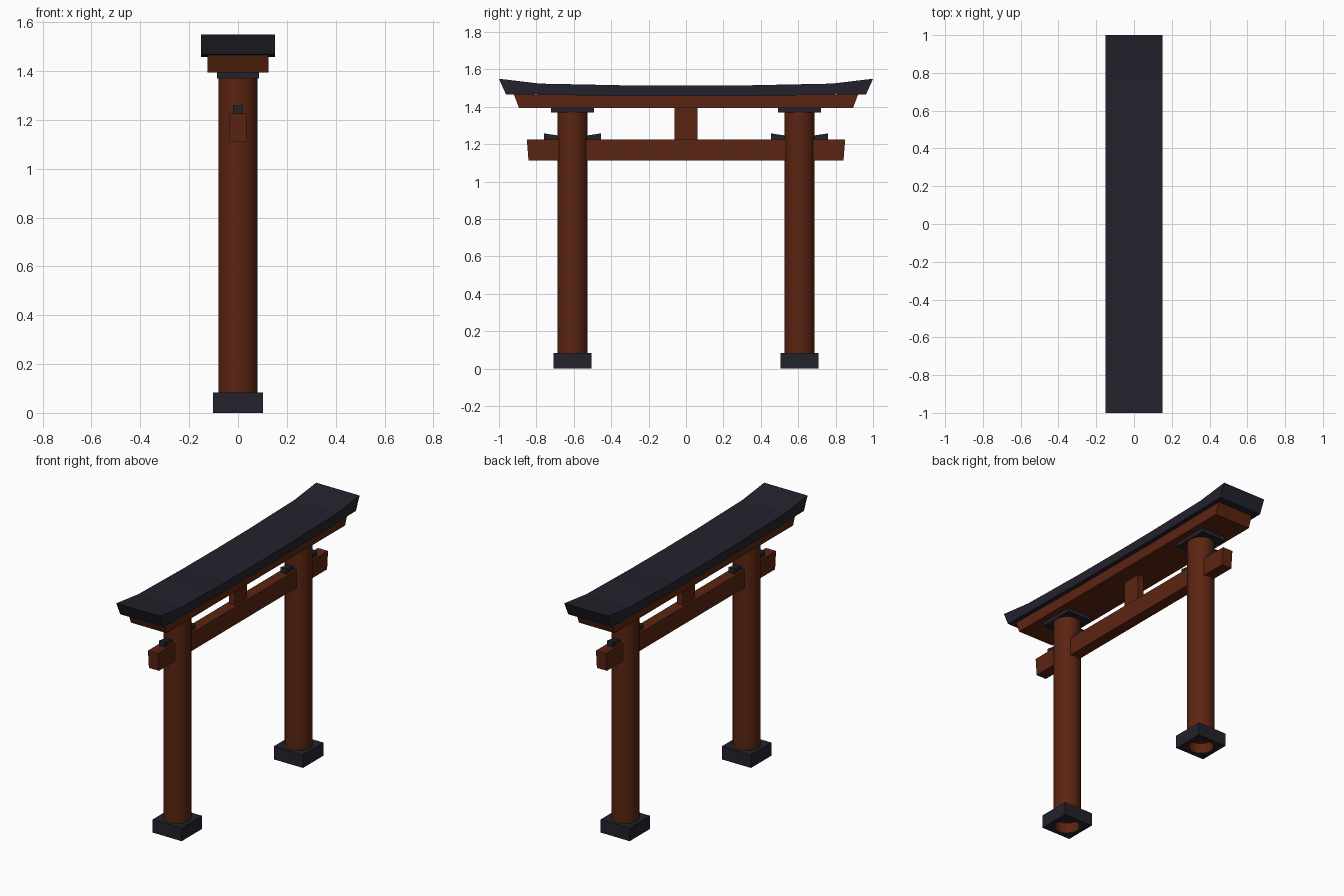
import bpy, bmesh, math

if "Cube" in bpy.data.objects:
    bpy.data.objects.remove(bpy.data.objects["Cube"])


def material(name, rgb):
    m = bpy.data.materials.new(name)
    m.diffuse_color = (*rgb, 1)
    m.use_nodes = True
    m.node_tree.nodes["Principled BSDF"].inputs["Base Color"].default_value = m.diffuse_color
    return m


RED = material("vermilion_brown", (0.105, 0.018, 0.006))
DARK = material("charcoal", (0.017, 0.016, 0.026))


def finish(bm, name, mat):
    bmesh.ops.recalc_face_normals(bm, faces=bm.faces)
    me = bpy.data.meshes.new(name)
    bm.to_mesh(me)
    bm.free()
    ob = bpy.data.objects.new(name, me)
    bpy.context.collection.objects.link(ob)
    me.materials.append(mat)
    return ob


def extrude_profile(name, upper, lower, half_x, mat):
    """Beam from matching (y, z) upper and lower edges, extruded along x."""
    bm = bmesh.new()
    rings = [[bm.verts.new(p) for p in ((-half_x, *u), (half_x, *u), (half_x, *l), (-half_x, *l))]
             for u, l in zip(upper, lower)]
    for a, b in zip(rings, rings[1:]):
        for i in range(4):
            j = (i + 1) % 4
            bm.faces.new((a[i], a[j], b[j], b[i]))
    bm.faces.new(rings[0])
    bm.faces.new(rings[-1])
    return finish(bm, name, mat)


def mirrored(half):
    """Mirror a half profile that ends at y = 0."""
    return half + [(-y, z) for y, z in reversed(half[:-1])]


def box(name, y0, y1, z0, z1, half_x, mat):
    return extrude_profile(name, [(y0, z1), (y1, z1)], [(y0, z0), (y1, z0)], half_x, mat)


def stack_rings(bm, rings):
    n = len(rings[0])
    for a, b in zip(rings, rings[1:]):
        for i in range(n):
            j = (i + 1) % n
            bm.faces.new((a[i], a[j], b[j], b[i]))


N = 32
ANGLES = [2 * math.pi * i / N for i in range(N)]


def circle(bm, cy, r, z):
    return [bm.verts.new((r * math.cos(a), cy + r * math.sin(a), z)) for a in ANGLES]


def square(bm, cy, h, z):
    pts = []
    for a in ANGLES:
        c, s = math.cos(a), math.sin(a)
        k = h / max(abs(c), abs(s))
        pts.append(bm.verts.new((c * k, cy + s * k, z)))
    return pts


# Curved top lintel
extrude_profile("roof_lintel",
                mirrored([(-1, 1.55), (-0.78, 1.524), (-0.53, 1.519), (-0.34, 1.515), (0, 1.513)]),
                mirrored([(-0.963, 1.467), (-0.76, 1.464), (-0.53, 1.461), (-0.34, 1.458), (0, 1.458)]),
                0.152, DARK)

# Second lintel directly beneath
extrude_profile("under_lintel",
                mirrored([(-0.92, 1.466), (-0.53, 1.461), (-0.34, 1.458), (0, 1.458)]),
                mirrored([(-0.893, 1.394), (-0.53, 1.394), (-0.34, 1.394), (0, 1.394)]),
                0.125, RED)

# Lower tie beam and central strut
extrude_profile("tie_beam", [(-0.851, 1.225), (0.851, 1.225)],
                [(-0.842, 1.112), (0.842, 1.112)], 0.035, RED)
box("center_strut", -0.062, 0.062, 1.22, 1.396, 0.021, RED)

for side, label in ((-1, "left"), (1, "right")):
    cy = side * 0.607

    # Round pillar with recessed foot
    bm = bmesh.new()
    rings = [circle(bm, cy, 0.073, 0.065), circle(bm, cy, 0.073, 0.0),
             circle(bm, cy, 0.08, 0.0), circle(bm, cy, 0.08, 1.37)]
    stack_rings(bm, rings)
    bm.faces.new(rings[0])
    bm.faces.new(rings[-1])
    ob = finish(bm, label + "_pillar", RED)
    bpy.context.view_layer.objects.active = ob
    ob.select_set(True)
    bpy.ops.object.shade_smooth_by_angle(angle=math.radians(35))
    ob.select_set(False)

    # Square footing with a round hole for the pillar
    bm = bmesh.new()
    stack_rings(bm, [circle(bm, cy, 0.079, 0.0), square(bm, cy, 0.102, 0.0),
                     square(bm, cy, 0.102, 0.083), circle(bm, cy, 0.079, 0.083)])
    finish(bm, label + "_footing", DARK)

    # Cap plate
    box(label + "_cap_plate", cy - 0.116, cy + 0.116, 1.369, 1.396, 0.085, DARK)

    # Wedges either side of the pillar, thicker at their outer ends
    for d, where in ((-1, "a"), (1, "b")):
        ys = (cy + d * 0.153, cy + d * 0.06)
        extrude_profile(label + "_wedge_" + where, [(ys[0], 1.258), (ys[1], 1.244)],
                        [(ys[0], 1.222), (ys[1], 1.222)], 0.02, DARK)
